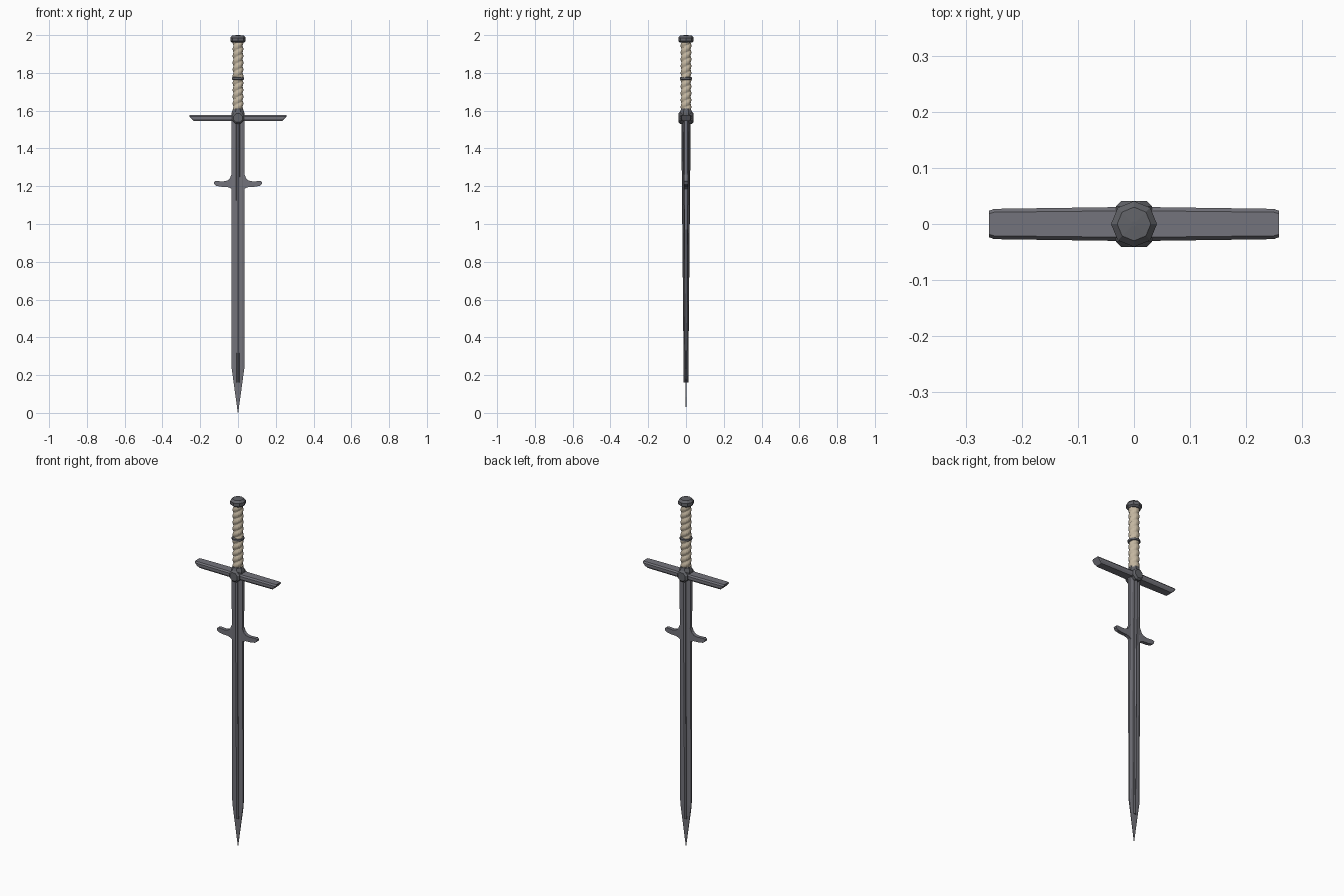
import bpy, bmesh, math
from mathutils import Vector

if "Cube" in bpy.data.objects:
    bpy.data.objects.remove(bpy.data.objects["Cube"])


def material(name, rgb):
    m = bpy.data.materials.new(name)
    m.diffuse_color = (*rgb, 1)
    m.use_nodes = True
    m.node_tree.nodes["Principled BSDF"].inputs["Base Color"].default_value = m.diffuse_color
    return m


STEEL = material("steel", (0.175, 0.175, 0.2))
DARK = material("dark_steel", (0.12, 0.123, 0.137))
LEATHER = material("tan_leather", (0.56, 0.48, 0.36))


def loft(name, rings, mat):
    """Skin a stack of equal-length point rings and cap both ends."""
    bm = bmesh.new()
    loops = [[bm.verts.new(p) for p in ring] for ring in rings]
    n = len(rings[0])
    for a, b in zip(loops, loops[1:]):
        for i in range(n):
            j = (i + 1) % n
            bm.faces.new((a[i], a[j], b[j], b[i]))
    bm.faces.new(loops[0])
    bm.faces.new(loops[-1])
    bmesh.ops.recalc_face_normals(bm, faces=bm.faces)
    mesh = bpy.data.meshes.new(name)
    bm.to_mesh(mesh)
    bm.free()
    mesh.materials.append(mat)
    ob = bpy.data.objects.new(name, mesh)
    bpy.context.collection.objects.link(ob)
    return ob


def circle(r, h, sides, turn=0, axis='Z', mid=(0, 0, 0)):
    pts = []
    for i in range(sides):
        a = 2 * math.pi * (i + turn) / sides
        c, s = r * math.cos(a), r * math.sin(a)
        pts.append(Vector((c, s, h) if axis == 'Z' else (c, h, s)) + Vector(mid))
    return pts


def turned(name, profile, mat, sides=8, turn=0, axis='Z', mid=(0, 0, 0)):
    return loft(name, [circle(r, h, sides, turn, axis, mid) for r, h in profile], mat)


# Blade: slim plate with slightly bevelled edges, tapering to the point
def blade_ring(z, w, t):
    e = t * 0.6
    return [(w, -e, z), (w, e, z), (w * 0.6, t, z), (-w * 0.6, t, z),
            (-w, e, z), (-w, -e, z), (-w * 0.6, -t, z), (w * 0.6, -t, z)]


loft("blade", [blade_ring(*s) for s in
               [(0, 0.001, 0.0008), (0.13, 0.019, 0.003), (0.24, 0.034, 0.006),
                (1.55, 0.034, 0.015)]], STEEL)

# Raised ridge along both faces of the blade
loft("blade_ridge", [[(w, 0, z), (w * 0.7, t * 0.75, z), (0, t, z), (-w * 0.7, t * 0.75, z),
                      (-w, 0, z), (-w * 0.7, -t * 0.75, z), (0, -t, z), (w * 0.7, -t * 0.75, z)]
                     for z, w, t in [(0.16, 0.009, 0.012), (1.55, 0.013, 0.025)]], STEEL)

# Parrying lugs, one each side of the blade
LUG = [(0.025, 1.275), (0.035, 1.262), (0.042, 1.243), (0.056, 1.23), (0.08, 1.225),
       (0.118, 1.228), (0.127, 1.222), (0.126, 1.211), (0.115, 1.202), (0.085, 1.197),
       (0.055, 1.196), (0.035, 1.187), (0.025, 1.175)]
for side, label in ((-1, "left"), (1, "right")):
    loft("lug_" + label, [[(side * x, y, z) for x, z in LUG] for y in (-0.01, 0.01)], STEEL)


# Crossguard: faceted bar, undercut at the ends
def guard_ring(top_x, low_x, k):
    m = (top_x + low_x) / 2
    return [(top_x, -0.021 * k, 1.578), (top_x, 0.021 * k, 1.578),
            (top_x, 0.027 * k, 1.57), (m, 0.027 * k, 1.556), (low_x, 0.021 * k, 1.545),
            (low_x, -0.021 * k, 1.545), (m, -0.027 * k, 1.556), (top_x, -0.027 * k, 1.57)]


loft("crossguard", [guard_ring(-0.258, -0.234, 0.88), guard_ring(-0.249, -0.229, 1),
                    guard_ring(-0.02, -0.02, 1.12), guard_ring(0.02, 0.02, 1.12),
                    guard_ring(0.249, 0.229, 1), guard_ring(0.258, 0.234, 0.88)], STEEL)

# Octagonal boss through the guard, and the collar above it
turned("guard_boss", [(0.025, -0.041), (0.035, -0.031), (0.035, 0.031), (0.025, 0.041)],
       DARK, turn=0.5, axis='Y', mid=(0, 0, 1.562))
turned("collar", [(0.036, 1.572), (0.036, 1.59), (0.03, 1.605), (0.03, 1.612)], DARK, turn=0.5)

# Grip: spirally wrapped leather
rings = []
N, Z0, Z1 = 90, 1.605, 1.968
for k in range(N + 1):
    z = Z0 + (Z1 - Z0) * k / N
    ring = []
    for i in range(20):
        a = 2 * math.pi * i / 20
        r = 0.0235 + 0.005 * abs(math.sin(math.pi * z / 0.036 - a))
        ring.append((r * math.cos(a), r * math.sin(a), z))
    rings.append(ring)
loft("grip", rings, LEATHER)

# Ring around the middle of the grip
turned("grip_ring", [(0.026, 1.762), (0.033, 1.765), (0.033, 1.775), (0.026, 1.778)],
       DARK, sides=12)

# Octagonal pommel
turned("pommel", [(0.031, 1.96), (0.041, 1.968), (0.041, 1.986), (0.03, 1.998), (0.005, 2.0)],
       DARK)
